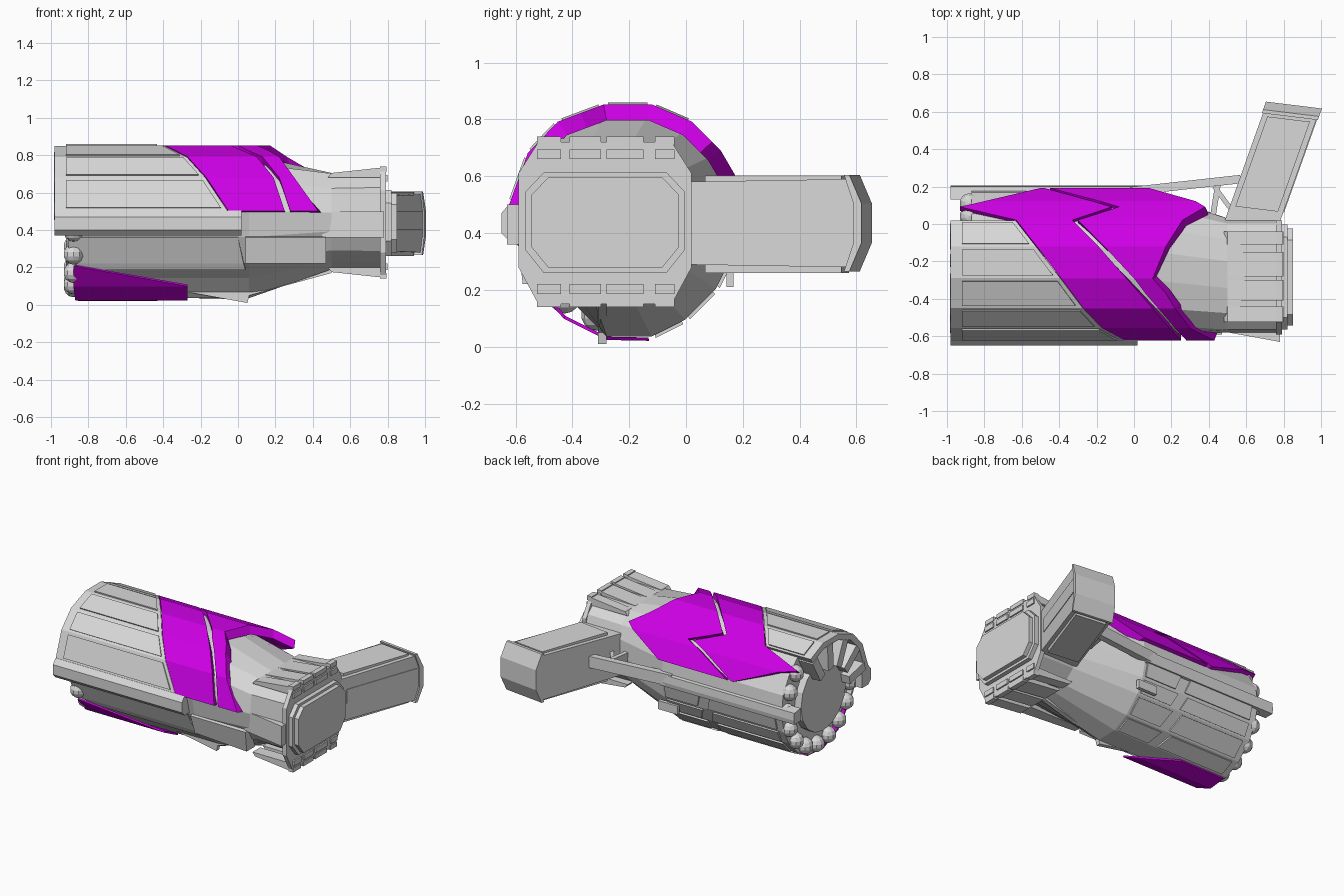
import bpy, bmesh, math
from mathutils import Vector

if "Cube" in bpy.data.objects:
    bpy.data.objects.remove(bpy.data.objects["Cube"])

def material(name, col):
    m = bpy.data.materials.new(name)
    m.diffuse_color = (*col, 1)
    m.use_nodes = True
    m.node_tree.nodes["Principled BSDF"].inputs["Base Color"].default_value = m.diffuse_color
    return m

GREY = material("light grey", (0.69, 0.69, 0.69))
PURPLE = material("purple", (0.62, 0.0, 0.79))
CY, CZ = -0.21, 0.44          # axis of the barrel

def build(name, verts, faces, mat=GREY):
    me = bpy.data.meshes.new(name)
    me.from_pydata([tuple(v) for v in verts], [], faces)
    bm = bmesh.new()
    bm.from_mesh(me)
    bmesh.ops.recalc_face_normals(bm, faces=bm.faces)
    bm.to_mesh(me)
    bm.free()
    me.materials.append(mat)
    ob = bpy.data.objects.new(name, me)
    bpy.context.collection.objects.link(ob)
    return ob

def loft(name, rings, mat=GREY):
    """Closed rings of 3D points joined in order and capped."""
    n = len(rings[0])
    faces = [(r*n+i, r*n+(i+1) % n, (r+1)*n+(i+1) % n, (r+1)*n+i)
             for r in range(len(rings)-1) for i in range(n)]
    faces += [tuple(range(n)), tuple(range((len(rings)-1)*n, len(rings)*n))]
    return build(name, [p for r in rings for p in r], faces, mat)

def prism(name, yz, x0, x1, mat=GREY):
    return loft(name, [[(x, y, z) for y, z in yz] for x in (x0, x1)], mat)

def scaled(y, z, s):
    return CY+(y-CY)*s, CZ+(z-CZ)*s

def strip(name, pts, mat=GREY, inner=0.95, outer=1.0, bevel=0.0):
    """Curved plate: each point is (y, z, x_start, x_end)."""
    rings = []
    for y, z, x0, x1 in pts:
        a, b = scaled(y, z, outer), scaled(y, z, inner)
        rings.append([(x0, *a), (x1, *a), (x1+bevel, *b), (x0, *b)])
    return loft(name, rings, mat)

def panel(name, p, q, p0, p1, q0, q1, inner=0.97, outer=1.022):
    """Raised plate inside one flat segment between section points p and q."""
    mix = lambda t, a, b: a+(b-a)*t
    strip(name, [(mix(t, p[0], q[0]), mix(t, p[1], q[1]), mix(t, p0, q0), mix(t, p1, q1))
                 for t in (0.1, 0.9)], GREY, inner, outer)

def beam(name, a, b, w, h):
    a, b = Vector(a), Vector(b)
    d = (b-a).normalized()
    side = d.cross(Vector((0, 0, 1))).normalized()*w/2
    up = side.cross(d).normalized()*h/2
    return loft(name, [[c+side+up, c-side+up, c-side-up, c+side-up] for c in (a, b)])

# section points, upper half from front ridge to rear rail, then lower half
UP = [(-.62, .50), (-.555, .68), (-.45, .79), (-.29, .85), (-.12, .85),
      (.02, .79), (.12, .69), (.19, .57)]
LOW = [(.19, .42), (.16, .30), (.11, .20), (.0, .09), (-.12, .03), (-.28, .03),
       (-.39, .14), (-.50, .22), (-.57, .36)]
RING = UP + LOW

# core body tapering into the boxier tail; the top starts to fall earlier than the bottom
def tail(x, cy, sy, sz, y0, y1, z0, z1):
    return [(x, min(max(cy+(y-CY)*sy, y0), y1), min(max(.45+(z-CZ)*sz, z0), z1)) for y, z in RING]
def core(x_top, x_low):
    return ([(x_top if 1 < i < 6 else x_low, *scaled(y, z, .945)) for i, (y, z) in enumerate(UP)]
            + [(x_low, *scaled(y, z, .985)) for y, z in LOW])
loft("body", [core(-.87, -.87), core(-.06, .06),
              tail(.5, -.275, .84, .72, -.58, .03, .19, .705),
              tail(.78, -.275, .84, .74, -.58, .03, .18, .71)])

# upper grey shell and its raised panels
edge = [-.05, -.17, -.27, -.39, -.52, -.63]
strip("upper_shell", [(*UP[i], -.98, edge[i]-.004) for i in range(6)], inner=.9, outer=1.0)
for i in range(5):
    panel("shell_panel", UP[i], UP[i+1], -.92, edge[i]-.03, -.92, edge[i+1]-.03)

# purple plates with the gap between them
SEC = UP[:3] + [(-.37, .82)] + UP[3:6] + [(.09, .72)] + UP[6:]
left = [(-.05, .25), (-.17, .19), (-.27, .10), (-.33, .03), (-.39, -.04), (-.52, -.19), (-.63, -.33),
        (-.93, -.12), (-.80, -.22), (-.50, -.48)]
right = [(.28, .43), (.22, .30), (.13, .22), (.06, .17), (0, .10), (-.16, .17), (-.30, .26),
         (-.08, .38), (-.18, .33), (-.45, .08)]
strip("purple_plate_left", [(*p, *x) for p, x in zip(SEC, left)], PURPLE, .93, 1.006)
strip("purple_plate_right", [(*p, *x) for p, x in zip(SEC, right)], PURPLE, .87, 1.006, .02)

# purple plate on the underside, standing off the body
strip("purple_plate_lower", [(-.52, .205, -.88, -.86), (-.43, .10, -.88, -.27),
      (-.28, .025, -.87, -.27), (-.13, .022, -.85, -.5)], PURPLE, .975, 1.003)

# lower raised panels
for i in range(4):
    panel("lower_panel_front", LOW[i], LOW[i+1], -.82, -.32, -.82, -.28, .96, 1.012)
    panel("lower_panel_rear", LOW[i], LOW[i+1], -.24, .04, -.2, .04, .96, 1.012)
strip("lower_shell", [(*LOW[8], -.91, .0), (-.51, .22, -.9, .03), (-.49, .185, -.75, .04)], outer=1.0)
loft("side_panel", [[(x, -.54, .37), (x, y0, .36), (x, y1, .22), (x, -.48, .22)]
                    for x, y0, y1 in ((.04, -.585, -.535), (.47, -.59, -.575))])

# front ridge and rear rail
prism("front_ridge", [(-.55, .37), (-.62, .37), (-.65, .40), (-.65, .47), (-.62, .505), (-.55, .505)], -.98, .02)
prism("rear_rail", [(.13, .40), (.2, .40), (.205, .43), (.2, .48), (.13, .49)], -.98, .06)

# muzzle hub, radial clamps and ring of rounded barrels
hub = [(CY+.25*math.cos(a*math.pi/8), CZ+.25*math.sin(a*math.pi/8)) for a in range(16)]
prism("muzzle_hub", hub, -.92, -.85)
for k in range(5):
    a = math.radians(60+k*27)
    c, s = math.cos(a), math.sin(a)
    beam("muzzle_clamp", (-.93, CY+.2*c, CZ+.2*s), (-.93, CY+.375*c, CZ+.375*s), .11, .06)
for k in range(11):
    a = math.radians(-172+k*21.5)
    bm = bmesh.new()
    bmesh.ops.create_uvsphere(bm, u_segments=10, v_segments=7, radius=.055)
    me = bpy.data.meshes.new("barrel_tip")
    bm.to_mesh(me)
    bm.free()
    me.materials.append(GREY)
    ob = bpy.data.objects.new("barrel_tip", me)
    ob.location = (-.88, CY+.345*math.cos(a), CZ+.345*math.sin(a))
    bpy.context.collection.objects.link(ob)

# tail cap in three stepped layers
CAP = [(-.52, .72), (-.05, .72), (.02, .61), (.02, .28), (-.05, .15), (-.52, .15), (-.59, .28), (-.59, .61)]
def shrink(s, t):
    return [(-.28+(y+.28)*s, .44+(z-.44)*t) for y, z in CAP]
prism("tail_cap", CAP, .76, .79)
prism("tail_cap_step", shrink(.92, .62), .79, .82)
prism("tail_cap_inset", shrink(.85, .56), .82, .85)

# flared fins and clips above and below the tail
for y0, y1 in ((-.525, -.44), (-.41, -.30), (-.28, -.15), (-.11, -.04)):
    for s in (1, -1):
        z = lambda h: .44+s*h
        loft("tail_fin", [[(.48, y, z(.24)), (.78, y, z(.24)), (.78, y, z(.295)), (.5, y, z(.265))]
                          for y in (y0, y1)])
        prism("tail_clip", [(y0, z(.27)), (y1, z(.27)), (y1, z(.30)), (y0, z(.30))], .76, .795)
        prism("tail_clip_inner", [(y0, z(.22)), (y1, z(.22)), (y1, z(.255)), (y0, z(.255))], .77, .80)
loft("side_fin", [[(.45, -.57, z), (.78, -.57, z), (.78, -.63, z)] for z in (.36, .50)])

# angled grip with pointed end cap
D, U = Vector((.335, .942, 0)), Vector((.285, -.035, 0))
def grip(name, vz, u0, u1):
    base = Vector((.50, .06, 0))
    return loft(name, [[base+D*v+U*u+Vector((0, 0, z)) for v, z in vz] for u in (u0, u1)])
grip("grip", [(-.08, .29), (-.08, .58), (.57, .59), (.605, .5), (.605, .36), (.57, .28)], 0, 1)
for s in (1, -1):
    # the cap wraps the end as two mirrored halves
    half = [(.565, .17), (.585, .17), (.63, .07), (.63, 0), (.60, 0), (.60, .07)]
    grip("grip_end_cap", [(v, .435+s*h) for v, h in half], -.02, 1.03)
grip("grip_side_panel", [(.04, .40), (.04, .50), (.59, .50), (.59, .40)], .95, 1.015)
for z in (.59, .28):
    loft("grip_cover", [[Vector((.50, .06, z+dz))+D*v+U*u for v, u in ((.04, .1), (.04, .9), (.55, .9), (.55, .1))]
                        for dz in (-.02, .012)])

# strut joining body and grip, with bracing
beam("grip_strut", (-.02, .175, .45), (.57, .24, .45), .045, .08)
beam("strut_brace", (.42, .03, .45), (.45, .22, .45), .03, .06)
beam("strut_diagonal", (.43, .20, .45), (.54, .05, .45), .025, .05)
beam("lower_hook", (-.05, .155, .24), (.1, .155, .24), .025, .06)

# lower rear skid
loft("lower_skid", [[(-.28, y, .07), (.05, y, .01), (.06, y, .05), (.5, y, .17), (.5, y, .22), (-.2, y, .1)]
                    for y in (-.31, -.28)])
